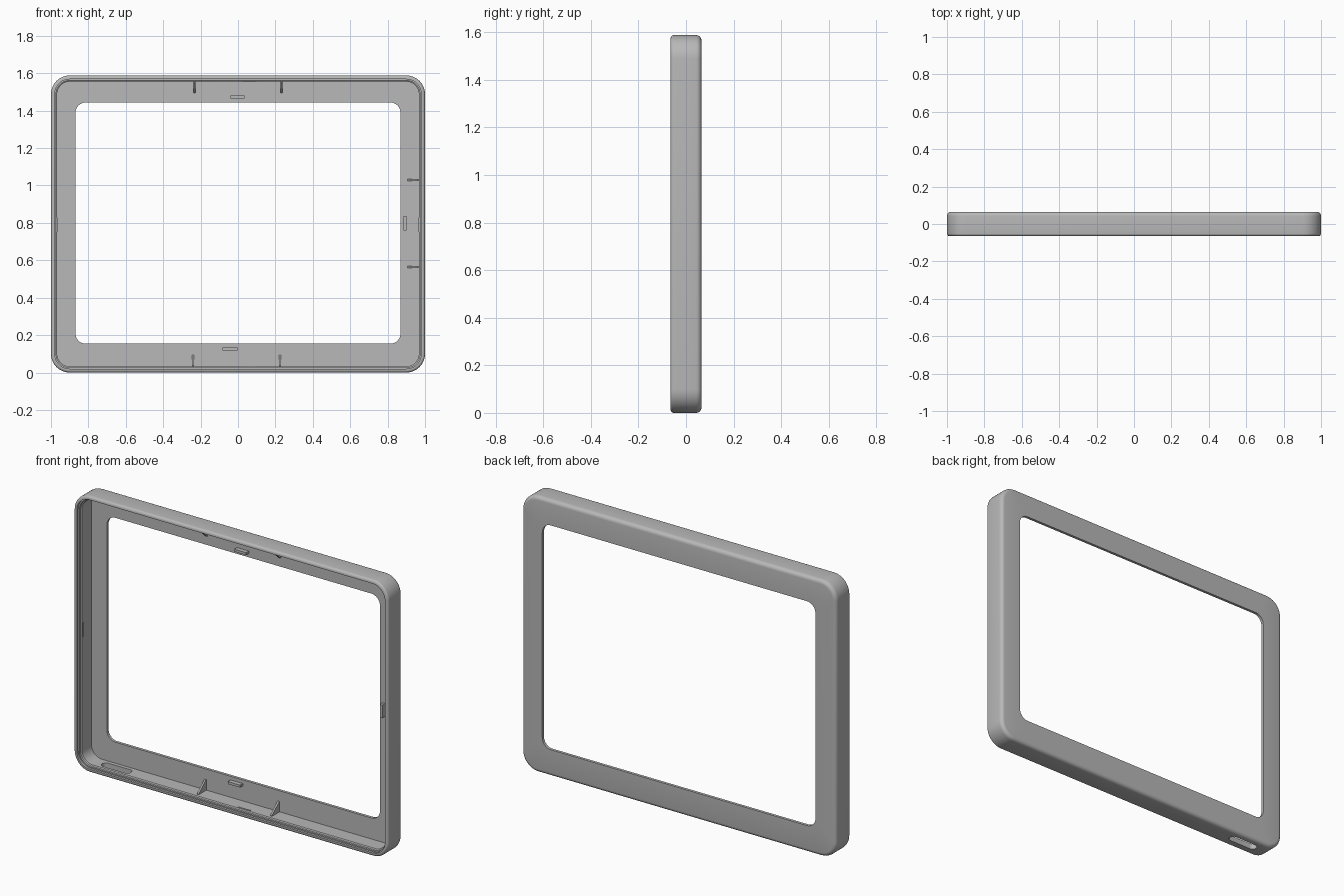
import bpy, bmesh, math
from mathutils import Vector

if "Cube" in bpy.data.objects:
    bpy.data.objects.remove(bpy.data.objects["Cube"])

HALF_W, HALF_H, MID_Z = 1.0, 0.794, 0.794
FRONT, BACK, PLATE = -0.065, 0.065, 0.049
WALL = 0.033

grey = bpy.data.materials.new("plain grey")
grey.use_nodes = True
grey.diffuse_color = (0.48, 0.48, 0.48, 1)
grey.node_tree.nodes["Principled BSDF"].inputs["Base Color"].default_value = grey.diffuse_color


def finish(name, bm):
    bmesh.ops.recalc_face_normals(bm, faces=bm.faces)
    mesh = bpy.data.meshes.new(name)
    bm.to_mesh(mesh)
    bm.free()
    mesh.materials.append(grey)
    obj = bpy.data.objects.new(name, mesh)
    bpy.context.collection.objects.link(obj)
    return obj


def smooth(obj):
    bpy.ops.object.select_all(action="DESELECT")
    obj.select_set(True)
    bpy.context.view_layer.objects.active = obj
    bpy.ops.object.shade_smooth_by_angle(angle=math.radians(35))


def rounded_rect(hw, hh, r, steps=10):
    """Outline points of a rounded rectangle, counter-clockwise."""
    pts = []
    for q, (sx, sy) in enumerate([(1, 1), (-1, 1), (-1, -1), (1, -1)]):
        for i in range(steps + 1):
            a = math.pi / 2 * (q + i / steps)
            pts.append((sx * (hw - r) + r * math.cos(a), sy * (hh - r) + r * math.sin(a)))
    return pts


def prism(name, pts, direction):
    """Extrude a polygon of 3D points."""
    bm = bmesh.new()
    face = bm.faces.new([bm.verts.new(p) for p in pts])
    ext = bmesh.ops.extrude_face_region(bm, geom=[face])
    bmesh.ops.translate(bm, vec=direction, verts=[v for v in ext["geom"] if isinstance(v, bmesh.types.BMVert)])
    return finish(name, bm)


def box(name, center, size):
    bm = bmesh.new()
    bmesh.ops.create_cube(bm, size=1)
    for v in bm.verts:
        v.co = Vector(center) + Vector([a * b for a, b in zip(v.co, size)])
    return finish(name, bm)


# Shell cross-section: (inset from the outside, y), swept round the frame
def arc(r, y_edge, a0, a1, steps=5):
    sign = 1 if y_edge > 0 else -1
    out = []
    for i in range(steps + 1):
        a = math.radians(a0 + (a1 - a0) * i / steps)
        out.append((r - r * math.cos(a), y_edge - sign * (r - r * math.sin(a))))
    return out


section = arc(0.022, BACK, 90, 0) + arc(0.014, FRONT, 0, 90)
section += [(0.02, FRONT), (0.02, -0.052), (0.027, -0.052), (0.027, -0.04), (WALL, -0.036), (WALL, PLATE)]
rings = [(rounded_rect(HALF_W - d, HALF_H - d, 0.1 - d), y, MID_Z) for d, y in section]
window = rounded_rect(0.869, 0.645, 0.055)
rings += [(window, PLATE, 0.799), (window, BACK, 0.799)]

bm = bmesh.new()
loops = [[bm.verts.new((x, y, z + cz)) for x, z in pts] for pts, y, cz in rings]
for k, a in enumerate(loops):
    b = loops[(k + 1) % len(loops)]
    for i in range(len(a)):
        j = (i + 1) % len(a)
        bm.faces.new((a[i], a[j], b[j], b[i]))
shell = finish("frame_shell", bm)

# Rounded port slot through the bottom wall
slot = rounded_rect(0.092, 0.024, 0.0235, 8)
cutter = prism("slot_cutter", [(x - 0.775, y + 0.004, -0.05) for x, y in slot], (0, 0, 0.12))
cutter.hide_render = True
mod = shell.modifiers.new("port_slot", "BOOLEAN")
mod.operation, mod.solver, mod.object = "DIFFERENCE", "EXACT", cutter
bpy.context.view_layer.objects.active = shell
bpy.ops.object.modifier_apply(modifier=mod.name)
bpy.data.objects.remove(cutter)
smooth(shell)


# Triangular gussets between the walls and the face plate
def gusset(name, base, inward, along):
    base, inward, along = Vector(base), Vector(inward), Vector(along)
    corners = [(-0.004, PLATE + 0.004), (0.06, PLATE + 0.004), (0.06, PLATE - 0.004),
               (0.004, -0.02), (-0.004, -0.02)]
    pts = [base + inward * d + Vector((0, y, 0)) - along * 0.005 for d, y in corners]
    prism(name, pts, along * 0.01)


TOP = 2 * HALF_H - WALL
for i, s in enumerate((-1, 1)):
    gusset(f"top_gusset_{i + 1}", (s * 0.233, 0, TOP), (0, 0, -1), (1, 0, 0))
    gusset(f"bottom_gusset_{i + 1}", (s * 0.233 - 0.008, 0, WALL), (0, 0, 1), (1, 0, 0))
    gusset(f"left_gusset_{i + 1}", (HALF_W - WALL, 0, 0.797 + s * 0.233), (-1, 0, 0), (0, 0, 1))

# Locating tabs standing on the inside of the face plate
TAB_Y, TAB_D = PLATE - 0.01, 0.03
box("top_tab", (-0.003, TAB_Y, 1.473), (0.075, TAB_D, 0.014))
box("bottom_tab", (-0.043, TAB_Y, 0.126), (0.078, TAB_D, 0.014))
box("left_tab", (0.893, TAB_Y, 0.798), (0.016, TAB_D, 0.075))

# Slim snap ridges on the inner walls
for name, z in (("bottom_ridge", WALL), ("top_ridge", TOP)):
    box(name, (0.06, -0.026, z), (0.077, 0.006, 0.006))
for name, s in (("left_ridge", 1), ("right_ridge", -1)):
    box(name, (s * (HALF_W - WALL), -0.026, 0.79), (0.006, 0.006, 0.077))
